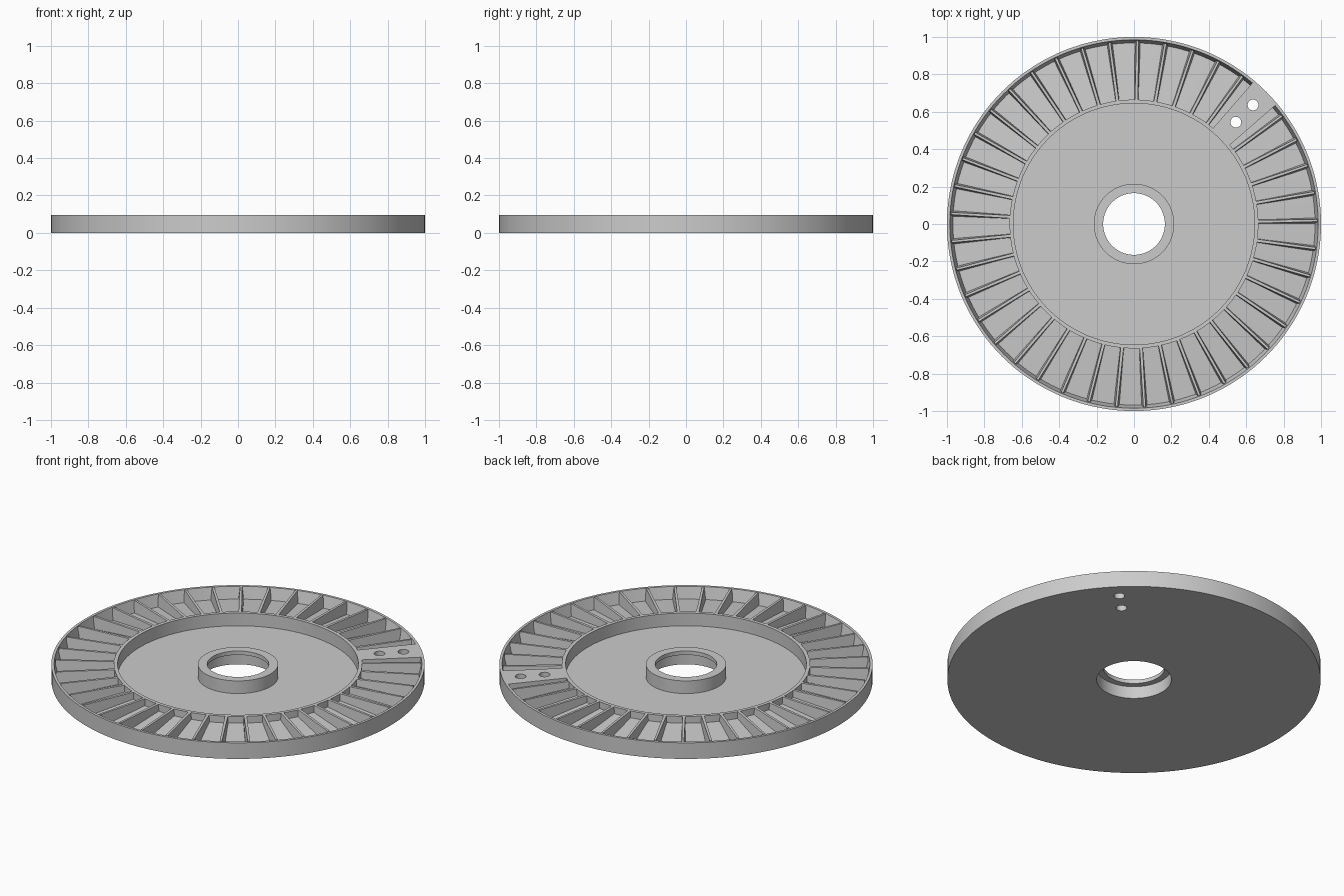
import bpy, bmesh
from math import radians, cos, sin, tau
from mathutils import Matrix

old = bpy.data.objects.get("Cube")
if old:
    bpy.data.objects.remove(old, do_unlink=True)

TOP = 0.095
SLOTS = 41
BLOCK_ANGLE = radians(45)

grey = bpy.data.materials.new("plain grey")
grey.use_nodes = True
grey.diffuse_color = (0.6, 0.6, 0.6, 1)
grey.node_tree.nodes["Principled BSDF"].inputs["Base Color"].default_value = grey.diffuse_color


def make_object(name, bm):
    bmesh.ops.recalc_face_normals(bm, faces=bm.faces)
    mesh = bpy.data.meshes.new(name)
    bm.to_mesh(mesh)
    bm.free()
    mesh.materials.append(grey)
    obj = bpy.data.objects.new(name, mesh)
    bpy.context.collection.objects.link(obj)
    return obj


def activate(obj):
    bpy.ops.object.select_all(action='DESELECT')
    obj.select_set(True)
    bpy.context.view_layer.objects.active = obj


def lathe(name, profile, steps):
    bm = bmesh.new()
    verts = [bm.verts.new((r, 0, z)) for r, z in profile]
    edges = [bm.edges.new((a, b)) for a, b in zip(verts, verts[1:] + verts[:1])]
    bmesh.ops.spin(bm, geom=verts + edges, axis=(0, 0, 1), cent=(0, 0, 0),
                   angle=tau, steps=steps, use_merge=True)
    bmesh.ops.remove_doubles(bm, verts=bm.verts, dist=0.0001)
    return make_object(name, bm)


def add_fin(bm, angle, inner, outer):
    """Radial wall; each end is (radius, half top width, half base width, base z)."""
    turn = Matrix.Rotation(angle, 4, 'Z')
    rings = []
    for r, top, base, z in (inner, outer):
        corners = ((r, -base, z), (r, base, z), (r, top, TOP), (r, -top, TOP))
        rings.append([bm.verts.new(c) for c in corners])
    a, b = rings
    bm.faces.new(a)
    bm.faces.new(b)
    for i in range(4):
        j = (i + 1) % 4
        bm.faces.new((a[i], a[j], b[j], b[i]))
    bmesh.ops.transform(bm, matrix=turn, verts=a + b)


# Dished disc: stepped bore, hub, flat recess, sloping pocket ring and outer rim
disc = lathe("disc", [
    (0.2, 0), (1, 0), (1, TOP), (0.985, TOP), (0.968, 0.027), (0.665, 0.055),
    (0.665, TOP), (0.645, TOP), (0.645, 0.02), (0.215, 0.02), (0.215, TOP),
    (0.165, TOP), (0.165, 0.072), (0.2, 0.072)], 144)

# Thin drafted ribs dividing the pocket ring
bm = bmesh.new()
for k in range(1, SLOTS):
    add_fin(bm, BLOCK_ANGLE + k * tau / SLOTS,
            (0.66, 0.008, 0.011, 0.04), (0.98, 0.006, 0.016, 0.015))
ribs = make_object("pocket_ribs", bm)

# Solid block that takes the place of one rib
bm = bmesh.new()
add_fin(bm, BLOCK_ANGLE, (0.655, 0.063, 0.063, 0.03), (0.985, 0.086, 0.086, 0.01))
block = make_object("solid_block", bm)

# Two holes drilled through the block and disc
bm = bmesh.new()
for r in (0.77, 0.9):
    spot = Matrix.Translation((r * cos(BLOCK_ANGLE), r * sin(BLOCK_ANGLE), 0.05))
    bmesh.ops.create_cone(bm, cap_ends=True, segments=32, radius1=0.029,
                          radius2=0.029, depth=0.3, matrix=spot)
drill = make_object("hole_cutter", bm)
drill.hide_render = True

for obj, other, operation in ((disc, block, 'UNION'), (disc, drill, 'DIFFERENCE')):
    mod = obj.modifiers.new("cut", 'BOOLEAN')
    mod.object = other
    mod.operation = operation
    mod.solver = 'EXACT'
    activate(obj)
    bpy.ops.object.modifier_apply(modifier=mod.name)
for helper in (block, drill):
    bpy.data.objects.remove(helper, do_unlink=True)

activate(disc)
bpy.ops.object.shade_smooth_by_angle(angle=radians(20))
